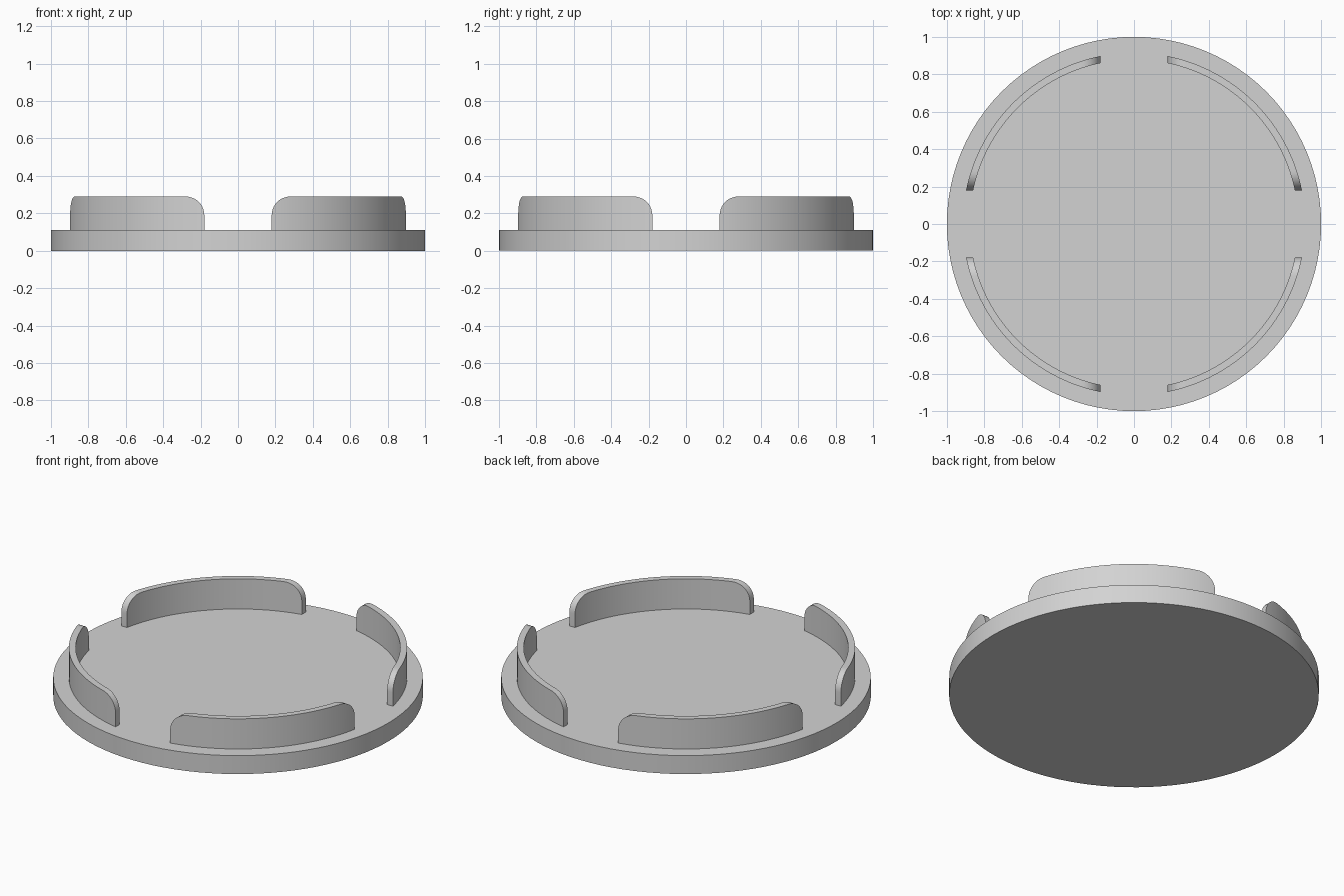
import bpy, bmesh
from math import sin, cos, pi, sqrt, atan2

cube = bpy.data.objects.get("Cube")
if cube:
    bpy.data.objects.remove(cube, do_unlink=True)

BASE_TOP, WALL_TOP = 0.11, 0.29
R_OUT, R_IN = 0.915, 0.878
GAP, FILLET = 0.18, 0.10        # half gap between walls, rounded end radius
END_STEPS, MID_STEPS = 10, 20

grey = bpy.data.materials.new("plain grey")
grey.use_nodes = True
colour = (0.65, 0.65, 0.65, 1)
grey.diffuse_color = colour
grey.node_tree.nodes["Principled BSDF"].inputs["Base Color"].default_value = colour


def finish(obj):
    obj.data.materials.append(grey)
    bpy.ops.object.select_all(action="DESELECT")
    obj.select_set(True)
    bpy.context.view_layer.objects.active = obj
    bpy.ops.object.shade_smooth_by_angle(angle=pi / 6)


def rim_path(radius):
    """Points along one quarter wall: (x, y, top height)."""
    end = []
    for i in range(END_STEPS + 1):
        t = pi / 2 * i / END_STEPS
        x = GAP + FILLET * (1 - cos(t))
        end.append((x, sqrt(radius**2 - x**2), WALL_TOP - FILLET * (1 - sin(t))))
    x, y, _ = end[-1]
    a, b = atan2(y, x), atan2(x, y)
    middle = []
    for i in range(1, MID_STEPS):
        t = a + (b - a) * i / MID_STEPS
        middle.append((radius * cos(t), radius * sin(t), WALL_TOP))
    return end + middle + [(y, x, z) for x, y, z in reversed(end)]


def make_wall(name, sx, sy):
    bm = bmesh.new()
    rings = []
    for (xo, yo, z), (xi, yi, _) in zip(rim_path(R_OUT), rim_path(R_IN)):
        corners = ((xo, yo, BASE_TOP), (xo, yo, z), (xi, yi, z), (xi, yi, BASE_TOP))
        rings.append([bm.verts.new((sx * x, sy * y, h)) for x, y, h in corners])
    for r, s in zip(rings, rings[1:]):
        for k in range(4):
            n = (k + 1) % 4
            bm.faces.new((r[k], r[n], s[n], s[k]))
    bm.faces.new(rings[0])
    bm.faces.new(rings[-1])
    bmesh.ops.recalc_face_normals(bm, faces=bm.faces)
    mesh = bpy.data.meshes.new(name)
    bm.to_mesh(mesh)
    bm.free()
    obj = bpy.data.objects.new(name, mesh)
    bpy.context.collection.objects.link(obj)
    finish(obj)


# Round base plate
bpy.ops.mesh.primitive_cylinder_add(vertices=96, radius=1, depth=BASE_TOP,
                                    location=(0, 0, BASE_TOP / 2))
base = bpy.context.object
base.name = "base_disc"
finish(base)

# Four curved upright walls with rounded ends
for side, sx in (("left", 1), ("right", -1)):
    for face, sy in (("front", -1), ("back", 1)):
        make_wall(f"{face}_{side}_wall", sx, sy)
